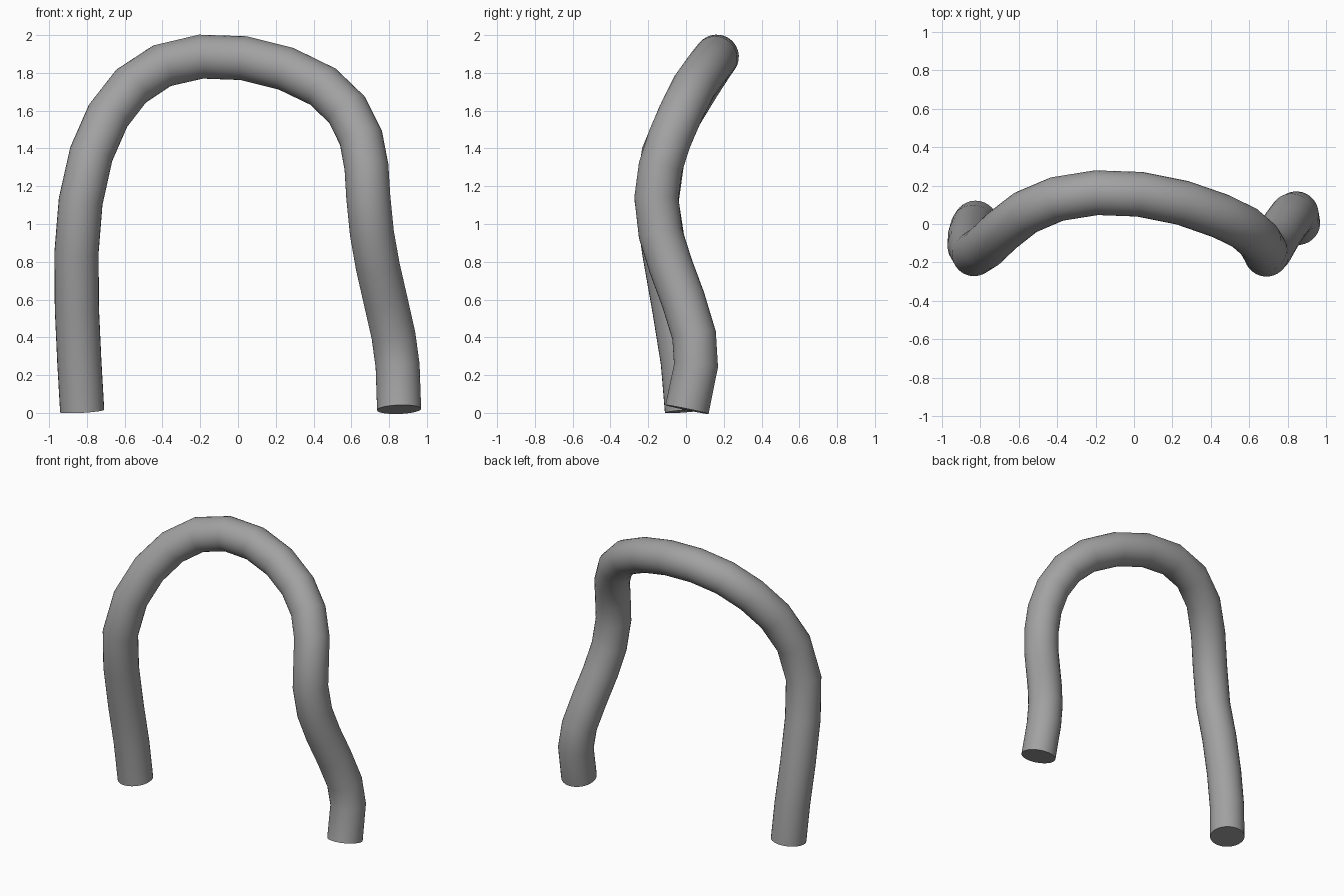
import bpy, bmesh, math
from mathutils import Vector

cube = bpy.data.objects.get("Cube")
if cube:
    bpy.data.objects.remove(cube, do_unlink=True)

RADIUS = 0.117
SIDES = 32

# Centre line of the bent tube, foot to foot
PATH = [Vector(p) for p in (
    (-.825, .005, .01), (-.84, -.017, .27), (-.853, -.062, .55), (-.855, -.115, .85),
    (-.833, -.155, 1.12), (-.777, -.12, 1.37), (-.688, -.035, 1.573), (-.566, .06, 1.73),
    (-.402, .13, 1.838), (-.196, .163, 1.886), (.03, .155, 1.878), (.254, .11, 1.822),
    (.45, .042, 1.727), (.577, -.02, 1.605), (.651, -.085, 1.456), (.68, -.135, 1.302),
    (.69, -.157, 1.14), (.709, -.135, .95), (.74, -.08, .775), (.78, -.015, .6),
    (.823, .043, .41), (.845, .053, .25), (.853, .005, .018))]


def sweep(name, path, radius, material):
    """Sweep a circle along the path, carrying its frame without twist."""
    bm = bmesh.new()
    rings = []
    side = Vector((0, 1, 0))
    for i, centre in enumerate(path):
        before = (centre - path[max(i - 1, 0)]).normalized()
        after = (path[min(i + 1, len(path) - 1)] - centre).normalized()
        tangent = (before + after).normalized()
        side = (side - tangent * side.dot(tangent)).normalized()
        other = tangent.cross(side)
        angles = [math.tau * k / SIDES for k in range(SIDES)]
        rings.append([bm.verts.new(centre + radius * (side * math.cos(a) + other * math.sin(a)))
                      for a in angles])
    for a, b in zip(rings, rings[1:]):
        for k in range(SIDES):
            n = (k + 1) % SIDES
            bm.faces.new((a[k], a[n], b[n], b[k])).smooth = True
    # Flat end caps
    caps = [bm.faces.new(rings[0][::-1]), bm.faces.new(rings[-1])]
    for cap in caps:
        for edge in cap.edges:
            edge.smooth = False
    bmesh.ops.recalc_face_normals(bm, faces=bm.faces)
    mesh = bpy.data.meshes.new(name)
    bm.to_mesh(mesh)
    bm.free()
    mesh.materials.append(material)
    obj = bpy.data.objects.new(name, mesh)
    bpy.context.scene.collection.objects.link(obj)
    return obj


grey = bpy.data.materials.new("mid_grey")
grey.use_nodes = True
colour = (0.36, 0.36, 0.36, 1)
grey.diffuse_color = colour
grey.node_tree.nodes["Principled BSDF"].inputs["Base Color"].default_value = colour

sweep("bent_tube", PATH, RADIUS, grey)
